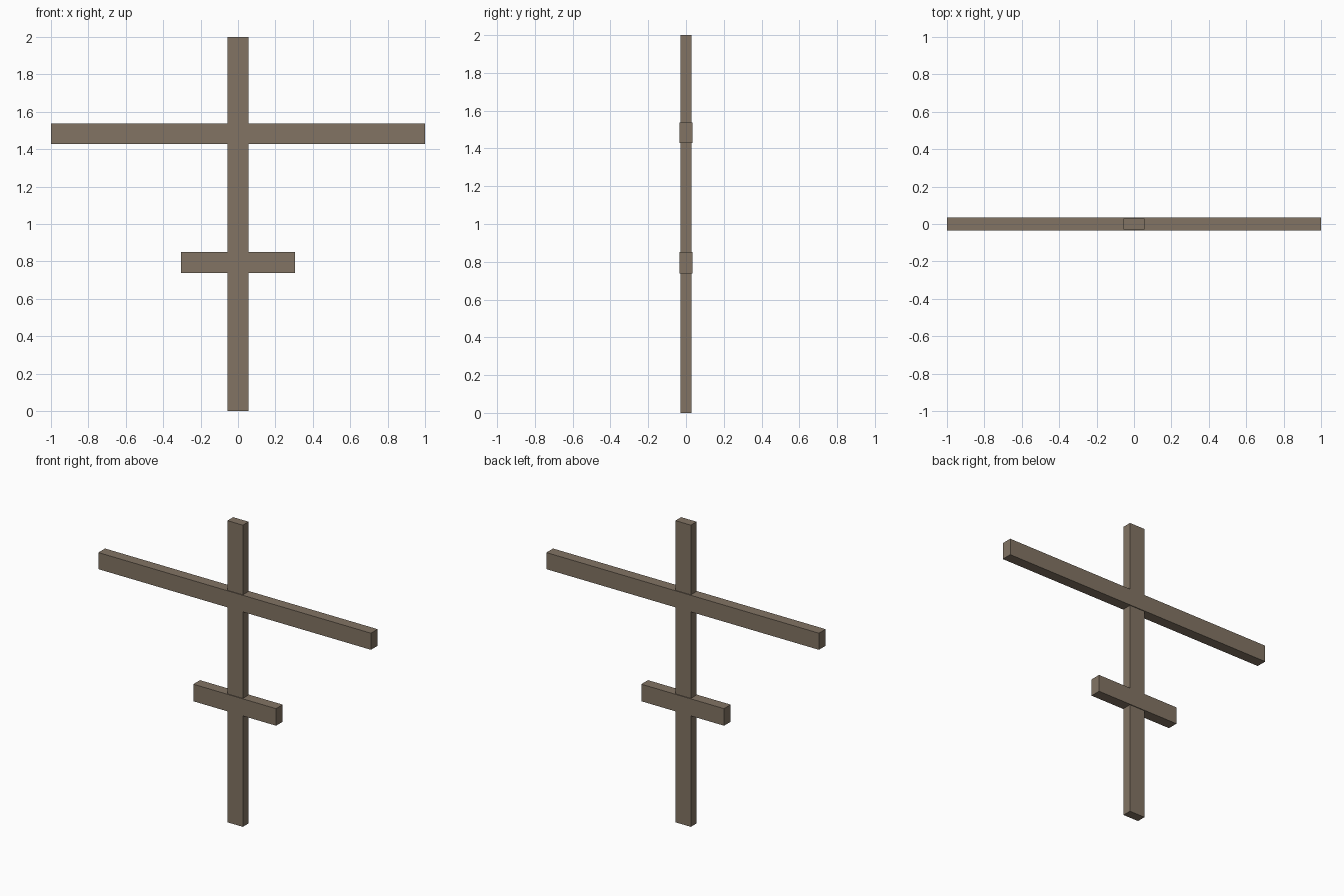
import bpy

if "Cube" in bpy.data.objects:
    bpy.data.objects.remove(bpy.data.objects["Cube"])

wood = bpy.data.materials.new("weathered wood")
wood.diffuse_color = (0.225, 0.175, 0.127, 1)
wood.use_nodes = True
wood.node_tree.nodes["Principled BSDF"].inputs["Base Color"].default_value = wood.diffuse_color


def beam(name, size, z):
    """Box beam of the given size, centred on x = y = 0 at height z."""
    bpy.ops.mesh.primitive_cube_add(size=1, location=(0, 0, z))
    ob = bpy.context.object
    ob.name = name
    ob.scale = size
    bpy.ops.object.transform_apply(location=False, rotation=False, scale=True)
    ob.data.materials.append(wood)
    return ob


# Upright post
beam("upright_post", (0.113, 0.06, 2.0), 1.0)
# Long upper crossbar and short lower crossbar, slightly deeper than the post
beam("upper_crossbar", (2.0, 0.07, 0.11), 1.483)
beam("lower_crossbar", (0.607, 0.07, 0.113), 0.795)
